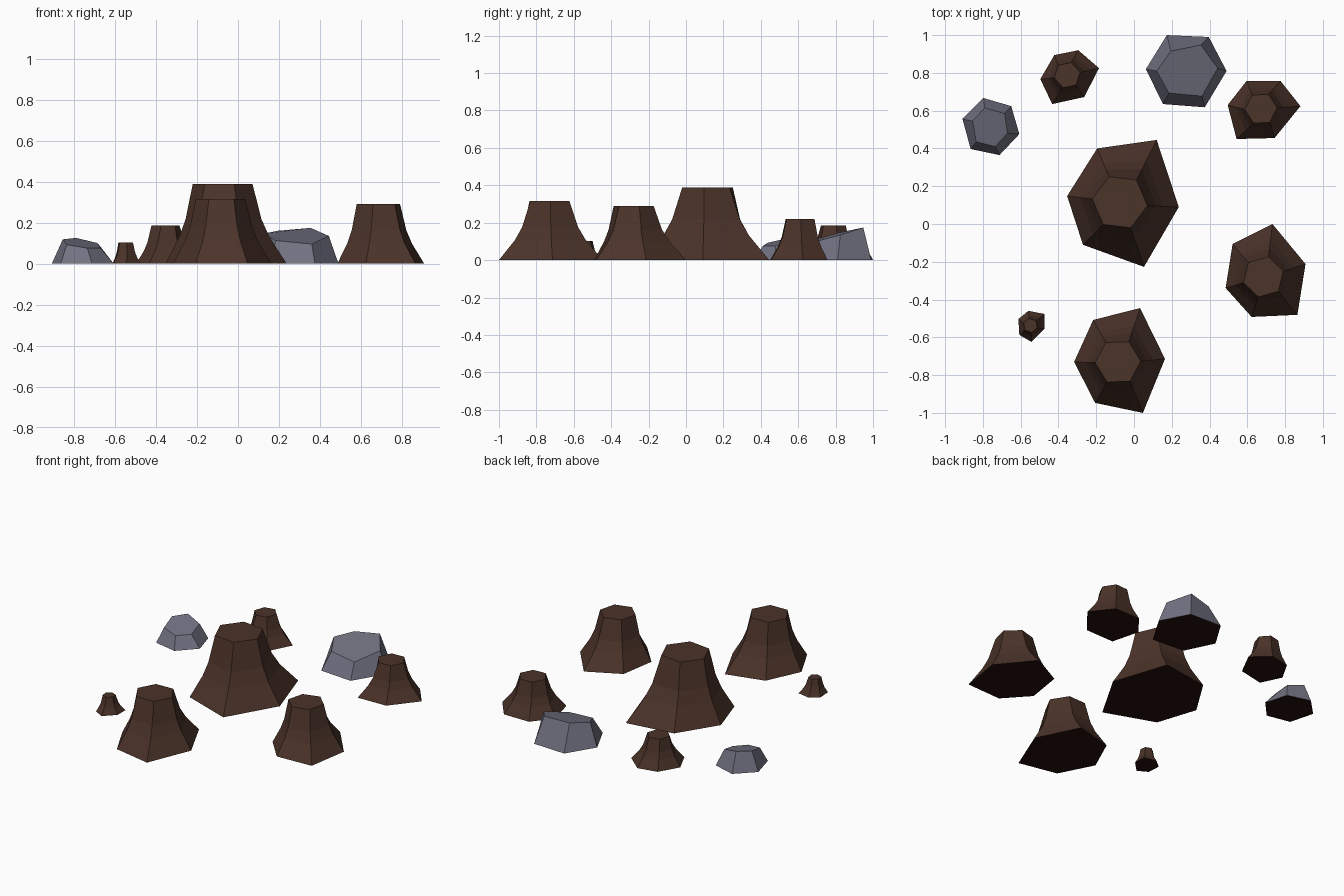
import bpy, bmesh
from math import cos, sin, radians

if "Cube" in bpy.data.objects:
    bpy.data.objects.remove(bpy.data.objects["Cube"])


def material(name, rgb):
    m = bpy.data.materials.new(name)
    m.diffuse_color = (*rgb, 1)
    m.use_nodes = True
    m.node_tree.nodes["Principled BSDF"].inputs["Base Color"].default_value = m.diffuse_color
    return m


BARK = material("bark brown", (0.070, 0.033, 0.022))
STONE = material("stone grey", (0.165, 0.165, 0.220))
UNDER = material("dark underside", (0.018, 0.005, 0.004))


def loft(name, rings, mat):
    """Skin stacked rings of six points, cap both ends, darken the base."""
    bm = bmesh.new()
    loops = [[bm.verts.new(p) for p in ring] for ring in rings]
    for a, b in zip(loops, loops[1:]):
        for i in range(len(a)):
            j = (i + 1) % len(a)
            bm.faces.new((a[i], a[j], b[j], b[i]))
    bm.faces.new(loops[-1])
    base = bm.faces.new(loops[0][::-1])
    base.material_index = 1
    bmesh.ops.recalc_face_normals(bm, faces=bm.faces[:])
    mesh = bpy.data.meshes.new(name)
    bm.to_mesh(mesh)
    bm.free()
    mesh.materials.append(mat)
    mesh.materials.append(UNDER)
    obj = bpy.data.objects.new(name, mesh)
    bpy.context.collection.objects.link(obj)


# Flared trunk profile: (height fraction, blend from top ring to root outline)
PROFILE = [(0, 1), (0.34, 0.49), (0.56, 0.26), (1, 0)]


def stump(name, centre, radius, turn, height, roots):
    """Roots are the base corners, counter-clockwise from the `turn` angle."""
    cx, cy = centre
    top = [(cx + radius * cos(radians(turn + 60 * i)),
            cy + radius * sin(radians(turn + 60 * i))) for i in range(6)]
    rings = [[(tx + (rx - tx) * k, ty + (ry - ty) * k, height * h)
              for (tx, ty), (rx, ry) in zip(top, roots)] for h, k in PROFILE]
    loft(name, rings, BARK)


# Tree stumps
stump("large_stump", (-.075, .115), .147, -7, .388,
      [(.237, .09), (.12, .445), (-.195, .40), (-.354, .148), (-.27, -.11), (.053, -.227)])
stump("front_stump", (-.085, -.73), .121, 2, .315,
      [(.164, -.714), (.032, -.445), (-.216, -.508), (-.317, -.73), (-.206, -.947), (.047, -1.0)])
stump("right_stump", (.685, -.28), .110, 16, .29,
      [(.908, -.212), (.733, 0), (.522, -.106), (.485, -.339), (.623, -.492), (.865, -.481)])
stump("back_right_stump", (.672, .61), .086, 3, .22,
      [(.881, .624), (.776, .757), (.596, .757), (.496, .63), (.543, .45), (.744, .455)])
stump("back_left_stump", (-.354, .788), .070, 12, .185,
      [(-.185, .825), (-.295, .92), (-.422, .894), (-.496, .767), (-.433, .635), (-.264, .672)])
stump("tiny_stump", (-.548, -.537), .038, 39, .103,
      [(-.475, -.476), (-.559, -.46), (-.612, -.503), (-.607, -.587), (-.543, -.624), (-.475, -.556)])


# Rocks with slanted tops
def rock(name, base, top):
    loft(name, [[(x, y, 0) for x, y in base], top], STONE)


rock("large_rock",
     [(.174, 1.0), (.063, .82), (.153, .635), (.375, .618), (.49, .81), (.396, .99)],
     [(.195, .915, .160), (.12, .81, .145), (.185, .693, .112),
      (.36, .677, .095), (.443, .825, .135), (.354, .948, .174)])
rock("small_rock",
     [(-.797, .667), (-.908, .556), (-.865, .397), (-.712, .365), (-.607, .476), (-.65, .624)],
     [(-.79, .615, .125), (-.855, .545, .118), (-.835, .435, .092),
      (-.735, .41, .075), (-.67, .48, .075), (-.685, .585, .100)])
